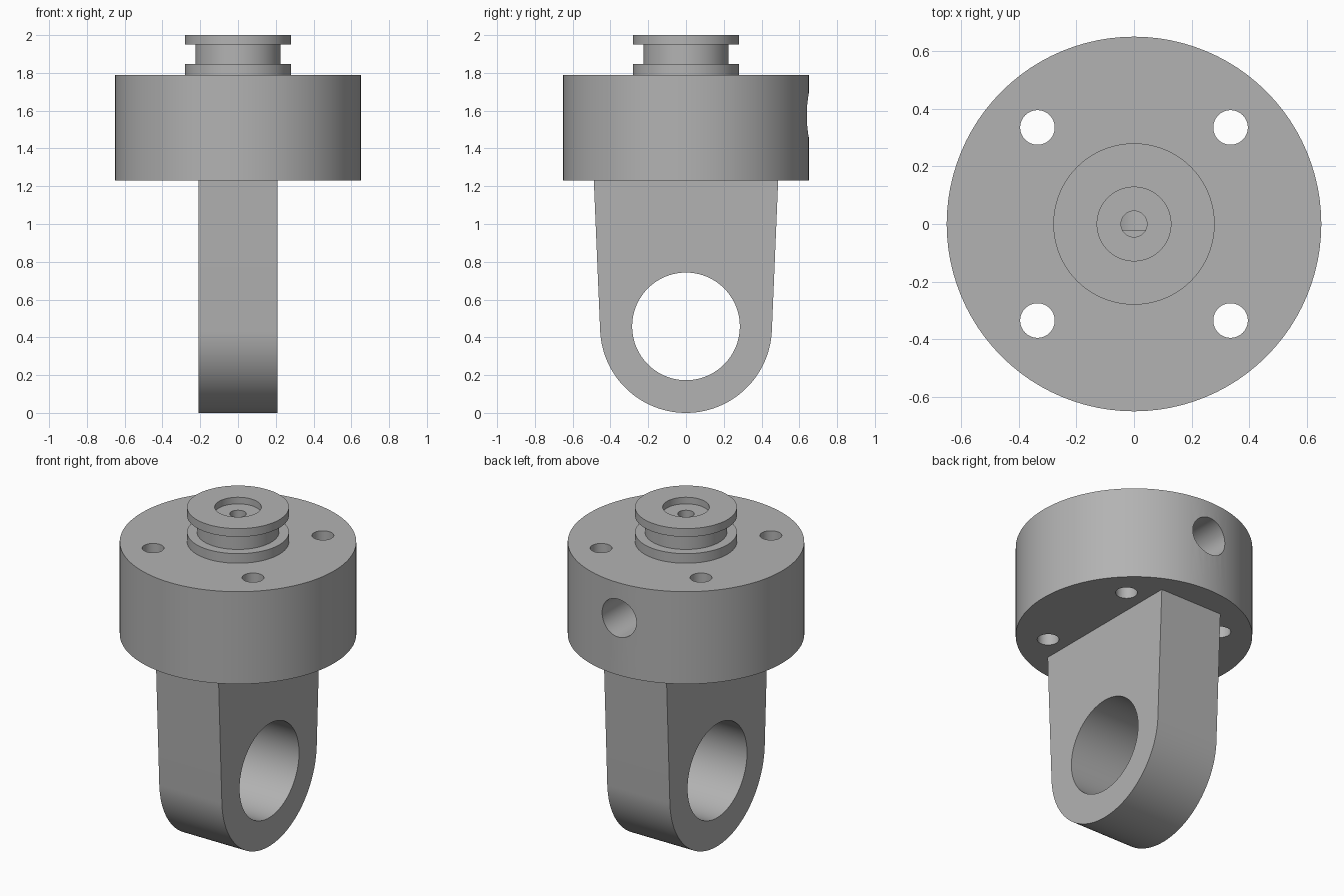
import bpy, bmesh, math
from mathutils import Vector, Matrix

if "Cube" in bpy.data.objects:
    bpy.data.objects.remove(bpy.data.objects["Cube"])

grey = bpy.data.materials.new("light_grey")
grey.diffuse_color = (0.45, 0.45, 0.45, 1)
grey.use_nodes = True
grey.node_tree.nodes["Principled BSDF"].inputs["Base Color"].default_value = grey.diffuse_color


def make(name, bm):
    bmesh.ops.recalc_face_normals(bm, faces=bm.faces)
    me = bpy.data.meshes.new(name)
    bm.to_mesh(me)
    bm.free()
    me.materials.append(grey)
    ob = bpy.data.objects.new(name, me)
    bpy.context.collection.objects.link(ob)
    return ob


def lathe(name, profile, steps=96):
    bm = bmesh.new()
    vs = [bm.verts.new((r, 0, z)) for r, z in profile]
    es = [bm.edges.new(p) for p in zip(vs, vs[1:])]
    bmesh.ops.spin(bm, geom=vs + es, cent=(0, 0, 0), axis=(0, 0, 1),
                   angle=2 * math.pi, steps=steps)
    bmesh.ops.remove_doubles(bm, verts=bm.verts, dist=1e-5)
    return make(name, bm)


def drill(ob, start, end, radius, sides=48):
    """Cut a round hole between two points."""
    a, b = Vector(start), Vector(end)
    d = b - a
    rot = d.to_track_quat('Z', 'Y').to_matrix().to_4x4()
    bm = bmesh.new()
    bmesh.ops.create_cone(bm, cap_ends=True, segments=sides, radius1=radius,
                          radius2=radius, depth=d.length,
                          matrix=Matrix.Translation((a + b) / 2) @ rot)
    cutter = make("hole_cutter", bm)
    mod = ob.modifiers.new("hole", 'BOOLEAN')
    mod.operation, mod.solver, mod.object = 'DIFFERENCE', 'EXACT', cutter
    bpy.context.view_layer.objects.active = ob
    bpy.ops.object.modifier_apply(modifier=mod.name)
    bpy.data.objects.remove(cutter)


# Round body with grooved neck, stepped centre bore included in the profile
body = lathe("round_body", [
    (0, 1.23), (0.65, 1.23), (0.65, 1.79), (0.28, 1.79), (0.28, 1.848),
    (0.225, 1.848), (0.225, 1.95), (0.28, 1.95), (0.28, 2.0),
    (0.128, 2.0), (0.128, 1.96), (0.045, 1.96), (0.045, 1.56), (0, 1.56)])

# Four bolt holes and the side port at the back
for x in (-0.335, 0.335):
    for y in (-0.335, 0.335):
        drill(body, (x, y, 1.1), (x, y, 1.9), 0.06)
drill(body, (0, -0.02, 1.575), (0, 0.8, 1.575), 0.115)

# Mounting lug: tapered sides running tangent into a round end
R, tilt, top, half = 0.455, math.radians(2.4), 1.23, 0.21
n = 64
arc = [(R * math.cos(t), R + R * math.sin(t)) for t in
       (-tilt - (math.pi - 2 * tilt) * i / n for i in range(n + 1))]
outline = [(-0.488, top), (0.488, top)] + arc
bm = bmesh.new()
face = bm.faces.new([bm.verts.new((-half, y, z)) for y, z in outline])
ext = bmesh.ops.extrude_face_region(bm, geom=[face])
bmesh.ops.translate(bm, vec=(2 * half, 0, 0),
                    verts=[v for v in ext['geom'] if isinstance(v, bmesh.types.BMVert)])
lug = make("mounting_lug", bm)

# Pin eye through the lug
drill(lug, (-0.5, 0, 0.458), (0.5, 0, 0.458), 0.285, 96)

# Smooth curved walls, crisp rims
for ob in (body, lug):
    bpy.ops.object.select_all(action='DESELECT')
    ob.select_set(True)
    bpy.context.view_layer.objects.active = ob
    bpy.ops.object.shade_smooth_by_angle(angle=math.radians(30))
